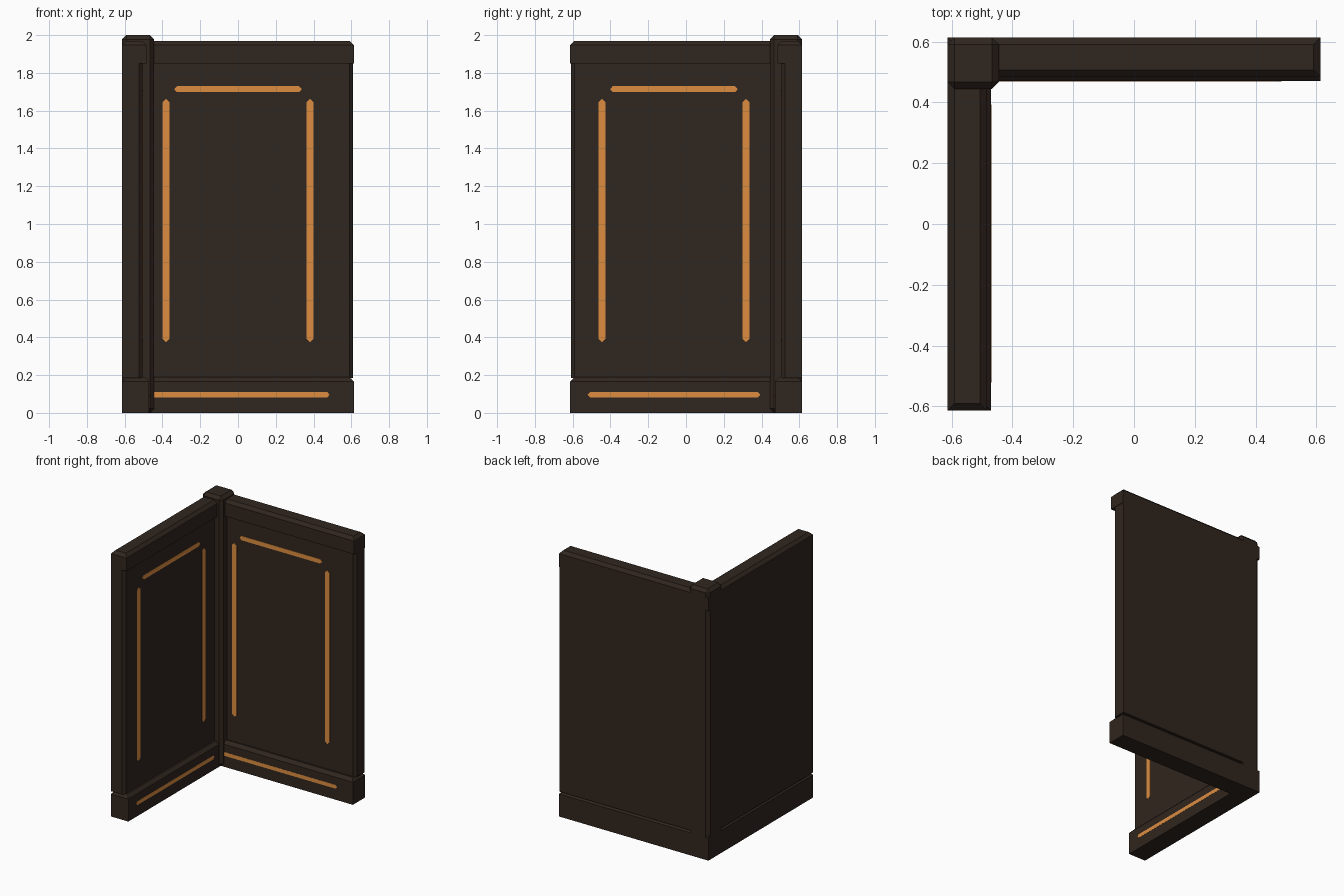
import bpy, bmesh

if "Cube" in bpy.data.objects:
    bpy.data.objects.remove(bpy.data.objects["Cube"])

H = 0.613          # half of the outer footprint


def material(name, rgb):
    m = bpy.data.materials.new(name)
    m.diffuse_color = (*rgb, 1)
    m.use_nodes = True
    m.node_tree.nodes["Principled BSDF"].inputs["Base Color"].default_value = m.diffuse_color
    return m


DARK = material("dark_wood", (0.03, 0.019, 0.013))
GLOW = material("amber_light", (0.73, 0.27, 0.053))


# Wall coordinates: u runs along the wall, d is depth in from the outer face
def back(u, d, z):
    return (u, H - d, z)


def left(u, d, z):
    return (-H + d, u, z)


def finish(bm, name, place, mat):
    for v in bm.verts:
        v.co = place(*v.co)
    bmesh.ops.recalc_face_normals(bm, faces=bm.faces)
    me = bpy.data.meshes.new(name)
    bm.to_mesh(me)
    bm.free()
    me.materials.append(mat)
    ob = bpy.data.objects.new(name, me)
    bpy.context.collection.objects.link(ob)


def block(name, place, u, d, z, bevel=0.0, pick=None):
    """Box between ranges; edges whose two ends satisfy pick are chamfered."""
    bm = bmesh.new()
    bmesh.ops.create_cube(bm, size=1)
    for v in bm.verts:
        v.co = [(r[0] + r[1]) / 2 + c * (r[1] - r[0]) for r, c in zip((u, d, z), v.co)]
    if bevel:
        edges = [e for e in bm.edges if pick is None or all(pick(v.co) for v in e.verts)]
        bmesh.ops.bevel(bm, geom=edges, offset=bevel, segments=1, affect='EDGES')
    finish(bm, name, place, DARK)


def strip(name, place, u, z, depth):
    """Thin light bar with pointed ends, standing just proud of a face."""
    (u0, u1), (z0, z1) = u, z
    w = min(u1 - u0, z1 - z0) / 2
    t = w * 0.9
    if u1 - u0 > z1 - z0:
        pts = [(u0, z0 + w), (u0 + t, z0), (u1 - t, z0), (u1, z0 + w), (u1 - t, z1), (u0 + t, z1)]
    else:
        pts = [(u0 + w, z0), (u1, z0 + t), (u1, z1 - t), (u0 + w, z1), (u0, z1 - t), (u0, z0 + t)]
    bm = bmesh.new()
    face = bm.faces.new([bm.verts.new((a, depth - 0.01, b)) for a, b in pts])
    new = bmesh.ops.extrude_face_region(bm, geom=[face])["geom"]
    bmesh.ops.translate(bm, vec=(0, 0.013, 0),
                        verts=[v for v in new if isinstance(v, bmesh.types.BMVert)])
    finish(bm, name, place, GLOW)


# Each wall: placement, extent, free end, centre of its light pattern, base light half length
for side, place, ext, end, c, half in (
        ("back", back, (-H, H), H, 0.0, 0.485),
        ("left", left, (-H, 0.55), -H, -0.064, 0.457)):
    # Skirting with chamfered top
    block(side + "_base", place, ext, (0, 0.143), (0, 0.19), 0.023, lambda p: p.z > 0.1)
    # Recessed panel, chamfered at its free inner edge
    inner = (-0.55, H - 0.004) if end > 0 else (-H + 0.004, 0.55)
    block(side + "_panel", place, inner, (0, 0.108), (0.185, 1.88), 0.018,
          lambda p: p.y > 0.05 and abs(p.x - end) < 0.01)
    # Top rail with chamfered top
    block(side + "_top_rail", place, ext, (0, 0.128), (1.85, 1.97), 0.022, lambda p: p.z > 1.9)
    # Light strips
    for tag, s in (("a", -1), ("b", 1)):
        m = c + s * 0.381
        strip(f"{side}_upright_light_{tag}", place, (m - 0.018, m + 0.018), (0.375, 1.662), 0.108)
    strip(side + "_upper_light", place, (c - 0.338, c + 0.338), (1.698, 1.73), 0.108)
    strip(side + "_base_light", place, (c - half, c + half), (0.082, 0.11), 0.141)

# Corner post, chamfered all round
block("corner_post", back, (-H, -0.445), (0, 0.168), (0, 2.0), 0.022)
